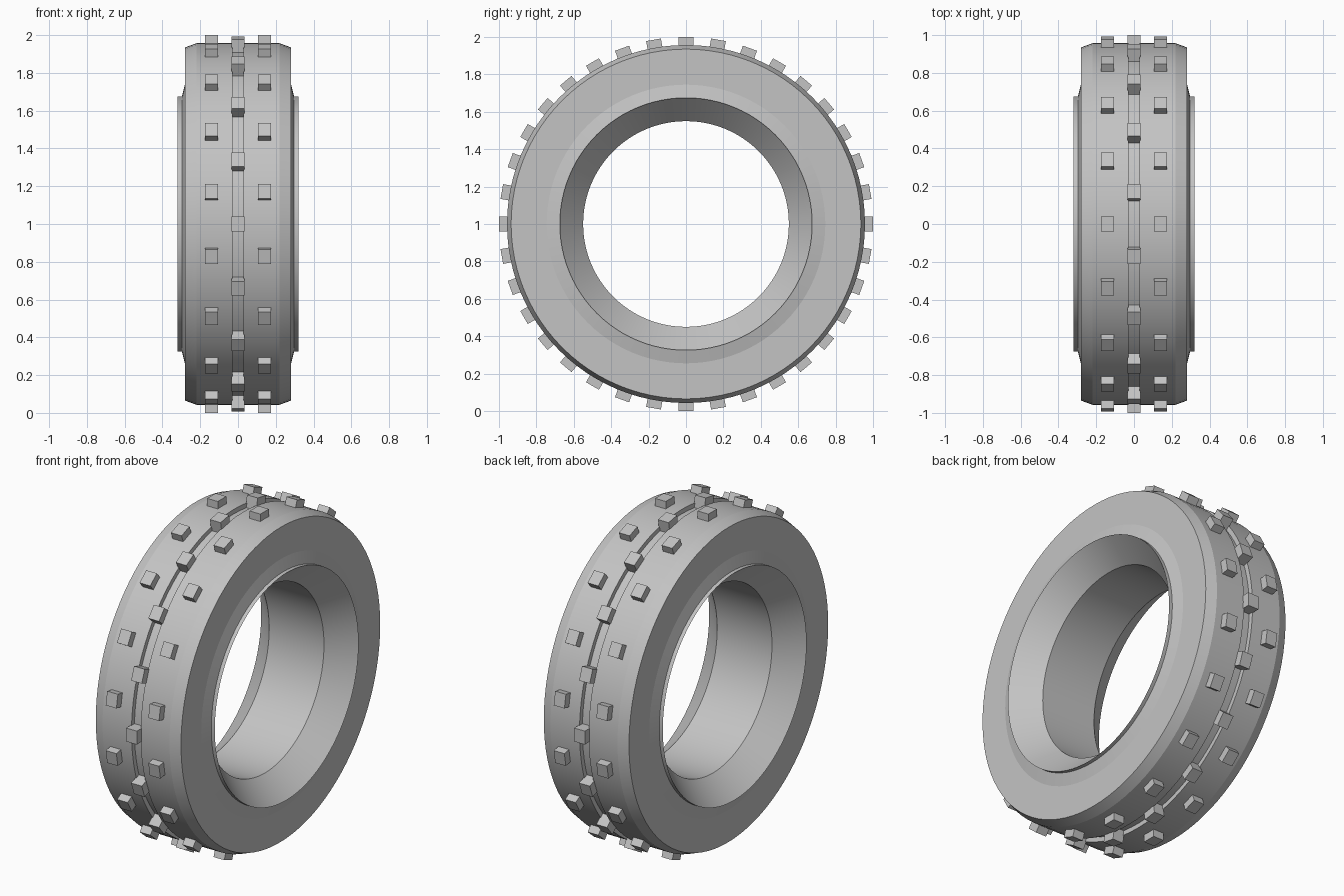
import bpy, bmesh, math
from mathutils import Matrix, Vector

cube = bpy.data.objects.get("Cube")
if cube:
    bpy.data.objects.remove(cube, do_unlink=True)

grey = bpy.data.materials.new("rubber grey")
grey.use_nodes = True
colour = (0.55, 0.55, 0.55, 1)
grey.diffuse_color = colour
grey.node_tree.nodes["Principled BSDF"].inputs["Base Color"].default_value = colour

SEGMENTS = 96
CENTRE = Vector((0, 0, 1))


def make_object(name, bm):
    bmesh.ops.recalc_face_normals(bm, faces=bm.faces[:])
    mesh = bpy.data.meshes.new(name)
    bm.to_mesh(mesh)
    bm.free()
    obj = bpy.data.objects.new(name, mesh)
    obj.location = CENTRE
    mesh.materials.append(grey)
    bpy.context.collection.objects.link(obj)
    return obj


# Tyre body: half cross-section (x, radius), mirrored and spun about the x axis
half = [(0.03, 0.93), (0.03, 0.957), (0.22, 0.957), (0.28, 0.935),
        (0.28, 0.745), (0.297, 0.675), (0.32, 0.675), (0.18, 0.55)]
profile = half + [(-x, r) for x, r in reversed(half)]
bm = bmesh.new()
rings = []
for i in range(SEGMENTS):
    a = math.tau * i / SEGMENTS
    rings.append([bm.verts.new((x, r * math.cos(a), r * math.sin(a))) for x, r in profile])
n = len(profile)
for i, ring in enumerate(rings):
    following = rings[(i + 1) % SEGMENTS]
    for j in range(n):
        k = (j + 1) % n
        bm.faces.new((ring[j], ring[k], following[k], following[j]))
tyre = make_object("tyre_body", bm)
tyre.select_set(True)
bpy.context.view_layer.objects.active = tyre
bpy.ops.object.shade_smooth_by_angle(angle=math.radians(10))


# Tread studs: rows of small blocks standing on the outer surface
def stud_row(name, x, start, width):
    bm = bmesh.new()
    for i in range(18):
        turn = Matrix.Rotation(math.radians(start + 20 * i), 4, 'X')
        place = Matrix.Translation((x, 0.96, 0))
        size = Matrix.Diagonal((width, 0.08, 0.08, 1))
        bmesh.ops.create_cube(bm, size=1, matrix=turn @ place @ size)
    make_object(name, bm)


stud_row("centre_studs", 0, 0, 0.07)
stud_row("left_studs", 0.14, 10, 0.07)
stud_row("right_studs", -0.14, 10, 0.07)
